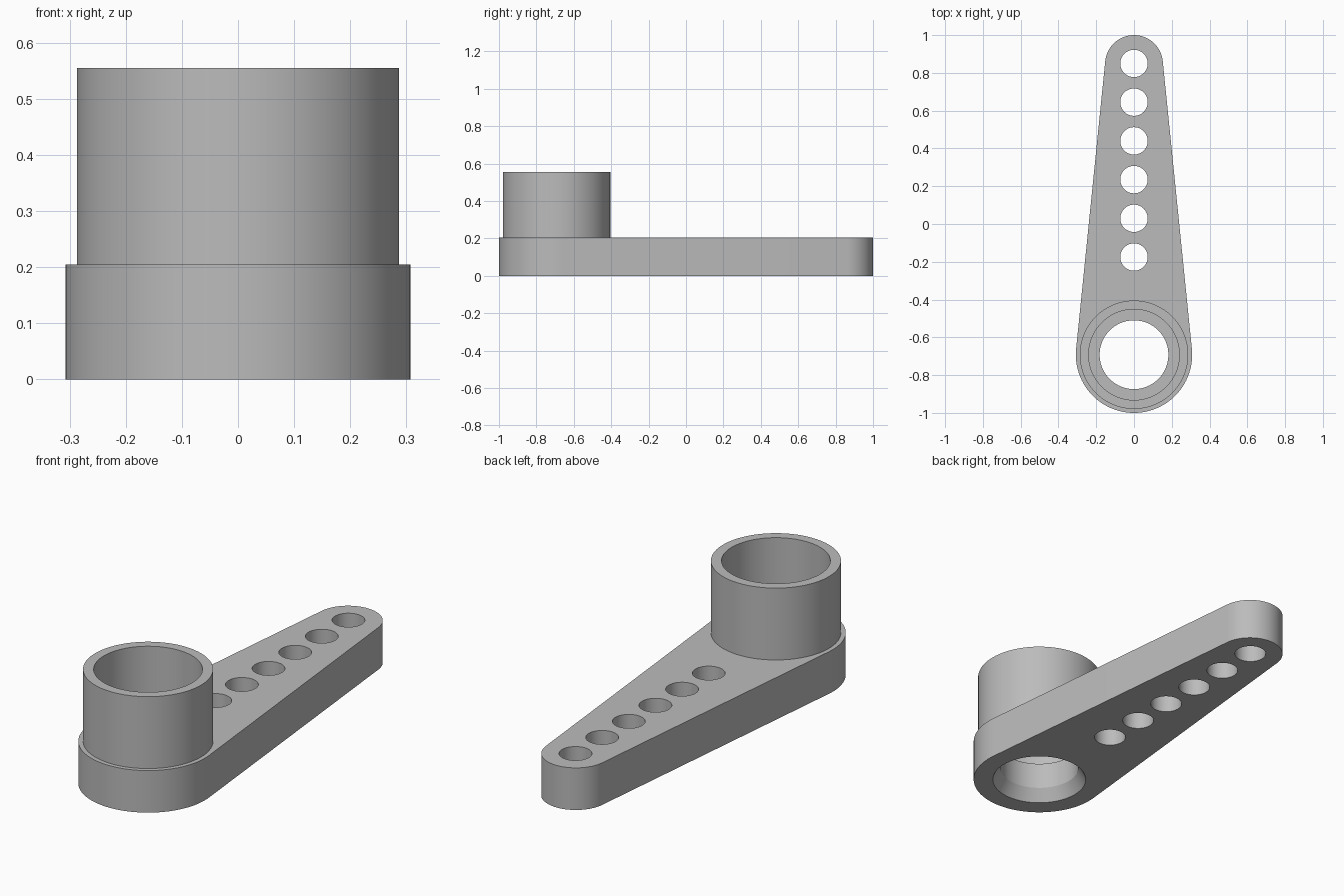
import bpy, bmesh, math

HUB_Y, HUB_R = -0.692, 0.308
TIP_Y, TIP_R = 0.847, 0.153
ARM_TOP, HUB_TOP = 0.205, 0.555

if "Cube" in bpy.data.objects:
    bpy.data.objects.remove(bpy.data.objects["Cube"])

grey = bpy.data.materials.new("plain grey")
grey.use_nodes = True
grey.diffuse_color = (0.5, 0.5, 0.5, 1)
grey.node_tree.nodes["Principled BSDF"].inputs["Base Color"].default_value = (0.5, 0.5, 0.5, 1)


def make_object(name, bm):
    bmesh.ops.recalc_face_normals(bm, faces=bm.faces[:])
    mesh = bpy.data.meshes.new(name)
    bm.to_mesh(mesh)
    bm.free()
    mesh.materials.append(grey)
    obj = bpy.data.objects.new(name, mesh)
    bpy.context.collection.objects.link(obj)
    return obj


def lathe(name, profile, y, steps=96):
    """Turn a (radius, height) profile into a capped solid about a vertical axis."""
    bm = bmesh.new()
    rings = []
    for r, z in profile:
        rings.append([bm.verts.new((r * math.cos(math.tau * i / steps),
                                    y + r * math.sin(math.tau * i / steps), z))
                      for i in range(steps)])
    for low, high in zip(rings, rings[1:]):
        for i in range(steps):
            j = (i + 1) % steps
            bm.faces.new((low[i], low[j], high[j], high[i]))
    bm.faces.new(rings[0])
    bm.faces.new(rings[-1])
    return make_object(name, bm)


def apply_boolean(target, tool, operation):
    mod = target.modifiers.new(operation.title(), "BOOLEAN")
    mod.object, mod.operation, mod.solver = tool, operation, "EXACT"
    bpy.context.view_layer.objects.active = target
    bpy.ops.object.modifier_apply(modifier=mod.name)
    bpy.data.objects.remove(tool)


# Tapered arm: two arcs joined by their tangent lines
tilt = math.asin((HUB_R - TIP_R) / (TIP_Y - HUB_Y))
outline = []
for y, r, start, end in ((TIP_Y, TIP_R, tilt, math.pi - tilt),
                         (HUB_Y, HUB_R, math.pi - tilt, math.tau + tilt)):
    for i in range(49):
        a = start + (end - start) * i / 48
        outline.append((r * math.cos(a), y + r * math.sin(a), 0))
bm = bmesh.new()
base = bm.faces.new([bm.verts.new(p) for p in outline])
raised = bmesh.ops.extrude_face_region(bm, geom=[base], use_keep_orig=True)
bmesh.ops.translate(bm, vec=(0, 0, ARM_TOP),
                    verts=[v for v in raised["geom"] if isinstance(v, bmesh.types.BMVert)])
arm = make_object("lever_arm", bm)

# Raised collar on the wide end
collar = lathe("collar", [(0.287, 0.1), (0.287, HUB_TOP)], HUB_Y)
apply_boolean(arm, collar, "UNION")

# Stepped bore: countersink below, through hole, wide socket above
bore = lathe("bore_cutter", [(0.224, -0.01), (0.182, 0.06), (0.182, 0.19),
                             (0.24, 0.19), (0.24, HUB_TOP + 0.05)], HUB_Y)
apply_boolean(arm, bore, "DIFFERENCE")

# Row of linkage holes along the arm
for i in range(6):
    hole = lathe("hole_cutter", [(0.0725, -0.05), (0.0725, ARM_TOP + 0.05)],
                 TIP_Y + 0.003 - 0.205 * i, 48)
    apply_boolean(arm, hole, "DIFFERENCE")

# Smooth round walls, crisp rims
bpy.ops.object.select_all(action="DESELECT")
arm.select_set(True)
bpy.context.view_layer.objects.active = arm
bpy.ops.object.shade_smooth_by_angle(angle=math.radians(25))
